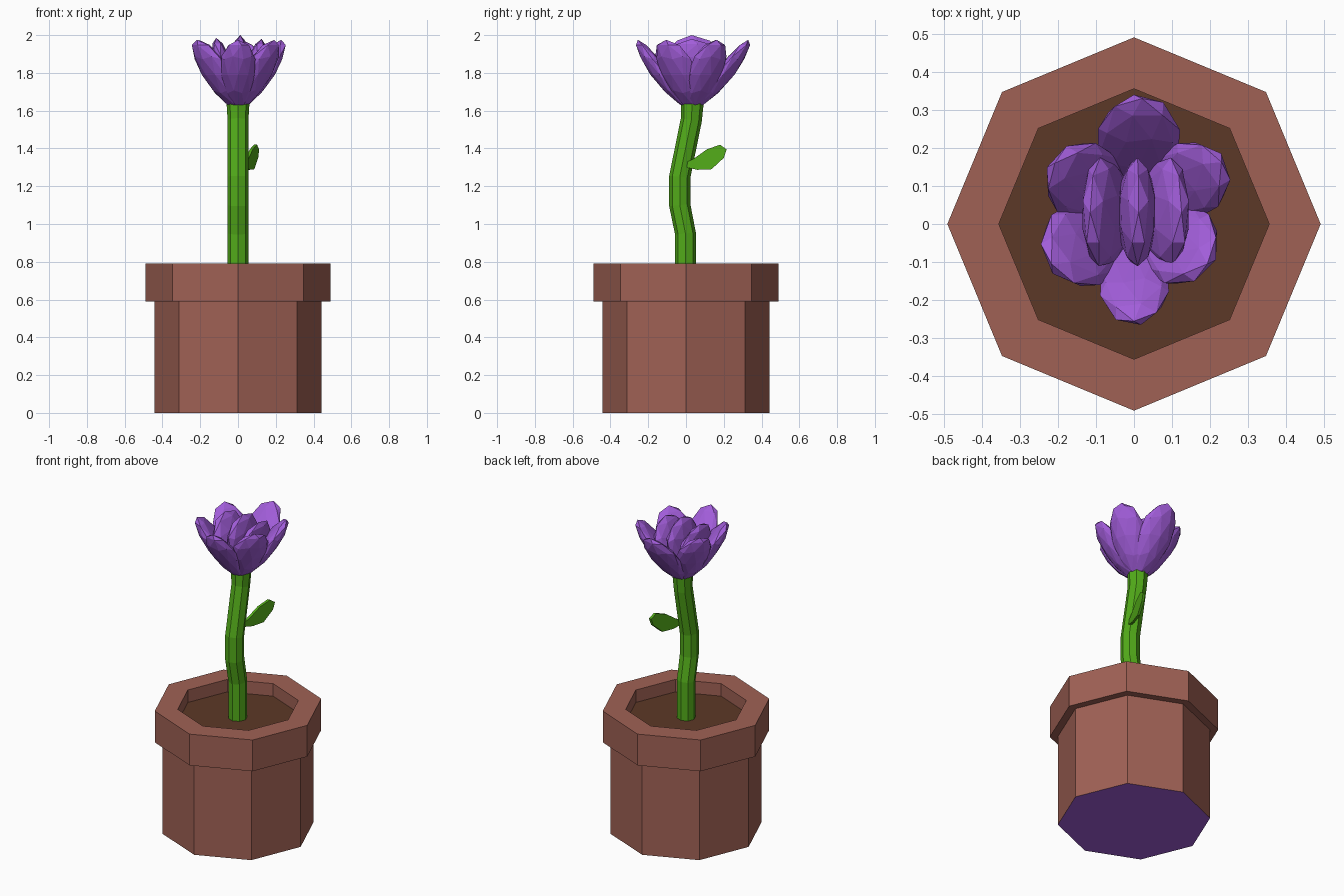
import bpy, bmesh, math
from mathutils import Vector

if "Cube" in bpy.data.objects:
    bpy.data.objects.remove(bpy.data.objects["Cube"])


def material(name, rgb):
    m = bpy.data.materials.new(name)
    m.diffuse_color = (*rgb, 1)
    m.use_nodes = True
    m.node_tree.nodes["Principled BSDF"].inputs["Base Color"].default_value = m.diffuse_color
    return m


CLAY = material("clay", (0.35, 0.12, 0.09))
SOIL = material("soil", (0.107, 0.04, 0.02))
GREEN = material("green", (0.085, 0.41, 0.01))
PURPLE = material("purple", (0.36, 0.11, 0.70))


def finish(name, bm, mats):
    bmesh.ops.recalc_face_normals(bm, faces=bm.faces[:])
    me = bpy.data.meshes.new(name)
    bm.to_mesh(me)
    bm.free()
    for m in mats:
        me.materials.append(m)
    ob = bpy.data.objects.new(name, me)
    bpy.context.collection.objects.link(ob)
    return ob


def rings(name, sections, mats, bottom=0, top=0):
    """Skin 8-sided rings (radius, y, z, y-slope); caps get material indices."""
    bm = bmesh.new()
    loops = []
    for r, y, z, slope in sections:
        loop = []
        for i in range(8):
            a = math.tau * i / 8
            c, s = r * math.cos(a), r * math.sin(a)
            loop.append(bm.verts.new((c, y + s, z - slope * s)))
        loops.append(loop)
    for a, b in zip(loops, loops[1:]):
        for i in range(8):
            j = (i + 1) % 8
            bm.faces.new((a[i], a[j], b[j], b[i]))
    bm.faces.new(loops[0][::-1]).material_index = bottom
    bm.faces.new(loops[-1]).material_index = top
    return finish(name, bm, mats)


# Octagonal pot with overhanging rim, sunken soil and coloured underside
pot_profile = [(0.443, 0), (0.443, 0.59), (0.49, 0.59), (0.49, 0.79),
               (0.355, 0.79), (0.355, 0.71)]
rings("pot", [(r, 0, z, 0) for r, z in pot_profile],
      [CLAY, PURPLE, SOIL], bottom=1, top=2)

# Bent stem
rings("stem", [(0.055, -0.003, 0.705, 0), (0.055, -0.003, 0.95, -0.1),
               (0.056, -0.033, 1.10, -0.1), (0.056, -0.033, 1.25, 0.1),
               (0.055, 0.028, 1.55, 0.2), (0.062, 0.034, 1.66, 0)], [GREEN])

# Single thin leaf, outline in (y, z), swinging towards +x
outline = [(0.0, 1.30), (0.06, 1.287), (0.135, 1.29), (0.20, 1.35),
           (0.215, 1.395), (0.18, 1.42), (0.11, 1.395), (0.04, 1.345), (0.0, 1.325)]
bm = bmesh.new()
sides = [[bm.verts.new((0.035 + 0.32 * y + d, y, z)) for y, z in outline]
         for d in (-0.008, 0.008)]
bm.faces.new(sides[0])
bm.faces.new(sides[1][::-1])
for i in range(len(outline)):
    j = (i + 1) % len(outline)
    bm.faces.new((sides[0][i], sides[0][j], sides[1][j], sides[1][i]))
finish("leaf", bm, [GREEN])


def petal(name, angle, lean, width, thick, top, taper, cup):
    """Flattened icosphere, narrow at the base and curving outward."""
    bm = bmesh.new()
    bmesh.ops.create_icosphere(bm, subdivisions=2, radius=1)
    a = math.radians(angle)
    out = Vector((math.cos(a), math.sin(a), 0))
    side = Vector((-math.sin(a), math.cos(a), 0))
    base = Vector((0.0, 0.03, 1.605))
    for v in bm.verts:
        s = (v.co.z + 1) / 2
        u = width / 2 * v.co.x * (taper + (1.1 - taper) * s)
        n = lean * max(s, 0) ** 0.8 + thick / 2 * v.co.y - cup * u * u
        v.co = base + side * u + out * n + Vector((0, 0, (top - base.z) * s))
    return finish(name, bm, [PURPLE])


# Outer petals: angle, lean, width
outer = [(86, 0.30, 0.25), (148, 0.245, 0.24), (30, 0.265, 0.23),
         (212, 0.255, 0.26), (325, 0.235, 0.25), (270, 0.285, 0.21)]
for k, (ang, lean, w) in enumerate(outer):
    petal(f"outer_petal_{k + 1}", ang, lean, w, 0.11, 1.975, 0.65, 1.5)

# Three parallel inner petals
for k, (lean, top) in enumerate([(-0.115, 1.985), (0.012, 2.0), (0.125, 1.98)]):
    petal(f"inner_petal_{k + 1}", 0, lean, 0.35, 0.105, top, 0.45, 0)
